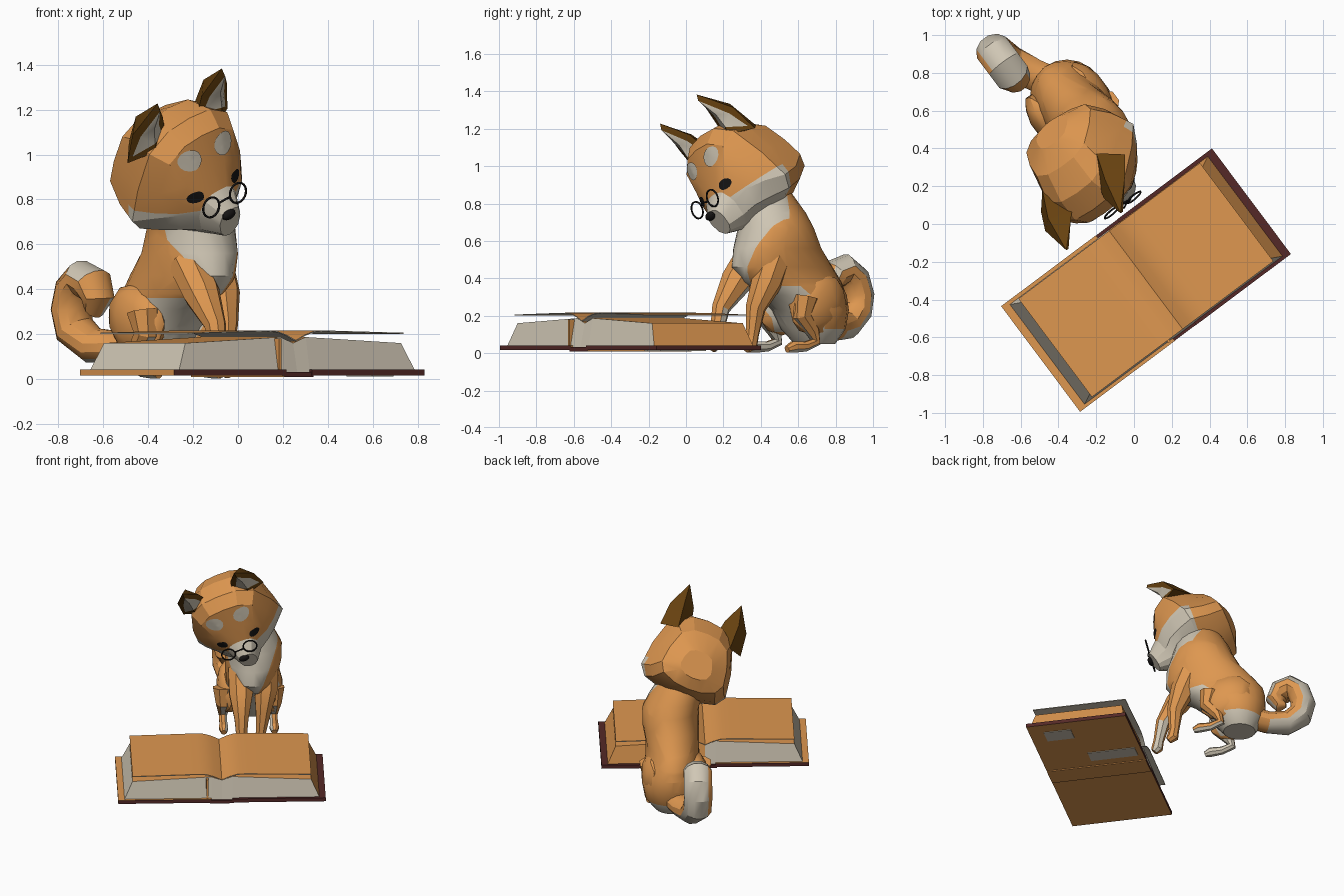
import bpy, bmesh, math
from mathutils import Vector, Matrix
from mathutils.bvhtree import BVHTree

cube = bpy.data.objects.get("Cube")
if cube:
    bpy.data.objects.remove(cube)


def material(name, r, g, b):
    m = bpy.data.materials.new(name)
    m.use_nodes = True
    m.diffuse_color = (r, g, b, 1)
    m.node_tree.nodes["Principled BSDF"].inputs["Base Color"].default_value = (r, g, b, 1)
    return m


ORANGE = material("orange", 0.73, 0.31, 0.08)
CREAM = material("cream", 0.63, 0.57, 0.46)
BROWN = material("dark brown", 0.14, 0.055, 0.005)
BLACK = material("black", 0.008, 0.007, 0.007)
RED = material("dark red", 0.09, 0.022, 0.02)

# Body and book share one turned frame; the head has its own tilted frame
BODY = Matrix.Rotation(math.radians(36.8), 4, 'Z')
left = Vector((0.755, 0.515, 0.41)).normalized()
up = Vector((0.045, -0.663, 0.749))
up = (up - left * up.dot(left)).normalized()
back = up.cross(left)
HEAD = Matrix((left, back, up)).transposed().to_4x4()
HEAD.translation = (-0.265, 0.325, 0.937)


def finish(name, bm, frame, mats, rule=None, angle=30):
    """Turn a bmesh into an object, colouring faces by a rule."""
    bmesh.ops.recalc_face_normals(bm, faces=bm.faces)
    bm.normal_update()
    if rule:
        for f in bm.faces:
            f.material_index = int(rule(f.calc_center_median(), f.normal))
    me = bpy.data.meshes.new(name)
    bm.to_mesh(me)
    bm.free()
    for m in mats:
        me.materials.append(m)
    ob = bpy.data.objects.new(name, me)
    bpy.context.collection.objects.link(ob)
    ob.matrix_world = frame
    if angle:
        bpy.ops.object.select_all(action='DESELECT')
        ob.select_set(True)
        bpy.context.view_layer.objects.active = ob
        bpy.ops.object.shade_smooth_by_angle(angle=math.radians(angle))


def loft(rings):
    bm = bmesh.new()
    rows = [[bm.verts.new(p) for p in ring] for ring in rings]
    n = len(rows[0])
    for a, b in zip(rows, rows[1:]):
        for i in range(n):
            bm.faces.new((a[i], a[(i + 1) % n], b[(i + 1) % n], b[i]))
    bm.faces.new(rows[0])
    bm.faces.new(rows[-1])
    return bm


def slice_at(bm, co, no):
    geom = bm.verts[:] + bm.edges[:] + bm.faces[:]
    bmesh.ops.bisect_plane(bm, geom=geom, plane_co=co, plane_no=no)


def tube(path, sides=8, flat=1.0):
    """Loft circles along (x, y, z, radius) points that bend mainly in the yz plane."""
    pts = [Vector(p[:3]) for p in path]
    rings = []
    for i, p in enumerate(pts):
        t = (pts[min(i + 1, len(pts) - 1)] - pts[max(i - 1, 0)]).normalized()
        side = Vector((1, 0, 0))
        side = (side - t * side.dot(t)).normalized()
        out = t.cross(side)
        r = path[i][3]
        ring = []
        for k in range(sides):
            a = math.tau * (k + 0.5) / sides
            ring.append(p + side * math.cos(a) * r * flat + out * math.sin(a) * r)
        rings.append(ring)
    return loft(rings)


# Torso: stacked ellipses (x, y, z, half width, half depth)
torso = [(0.04, 0.48, 0.86, 0.16, 0.15), (0.09, 0.50, 0.75, 0.18, 0.19),
         (0.12, 0.51, 0.67, 0.19, 0.21), (0.12, 0.52, 0.56, 0.19, 0.26),
         (0.11, 0.56, 0.46, 0.18, 0.31), (0.11, 0.62, 0.38, 0.18, 0.31),
         (0.12, 0.69, 0.31, 0.19, 0.26), (0.12, 0.74, 0.23, 0.20, 0.21),
         (0.12, 0.76, 0.13, 0.18, 0.17), (0.12, 0.77, 0.05, 0.11, 0.11)]
rings = [[(x + w * math.cos(math.tau * k / 20), y + d * math.sin(math.tau * k / 20), z)
          for k in range(20)] for x, y, z, w, d in torso]
bm = loft(rings)
for s in (-1, 1):
    slice_at(bm, (0.09 + s * 0.04, 0, 0.34), (1, 0, -s * 0.4))
slice_at(bm, (0, 0.42, 0.55), (0, 1, -0.35))
slice_at(bm, (0, 0, 0.36), (0, 0, 1))


def chest_rule(c, n):
    bib = (c.y - 0.42 < 0.35 * (c.z - 0.55) and c.z > 0.36
           and abs(c.x - 0.09) < 0.04 + 0.4 * (c.z - 0.34))
    belly = c.z < 0.36 and c.y < 0.72 and n.z < -0.1
    return bib or belly or (c.z < 0.14 and n.z < -0.45)


finish("torso", bm, BODY, (ORANGE, CREAM), chest_rule)

# Front legs, the right one reaching further forward
finish("front_leg_right", tube([(0.03, 0.42, 0.52, 0.09), (0.03, 0.31, 0.38, 0.085),
       (0.03, 0.21, 0.24, 0.05), (0.03, 0.18, 0.10, 0.036), (0.03, 0.17, 0.045, 0.04),
       (0.03, 0.15, 0.022, 0.025)]), BODY, (ORANGE, CREAM),
       lambda c, n: n.x > 0.3 and n.y > -0.3 and c.z < 0.3)
finish("front_leg_left", tube([(0.20, 0.45, 0.52, 0.09), (0.20, 0.39, 0.38, 0.085),
       (0.18, 0.33, 0.24, 0.055), (0.165, 0.32, 0.10, 0.036), (0.16, 0.31, 0.045, 0.04),
       (0.16, 0.28, 0.022, 0.025)]), BODY, (ORANGE, CREAM),
       lambda c, n: n.x < -0.3 and n.y > -0.3 and c.z < 0.3)

# Hind legs: thigh, shank and long foot
for side, s in (("left", 1), ("right", -1)):
    x = 0.09 + s * 0.14
    bm = bmesh.new()
    bmesh.ops.create_icosphere(bm, subdivisions=2, radius=1)
    bmesh.ops.transform(bm, verts=bm.verts, matrix=Matrix.Translation((x + 0.01, 0.70, 0.26))
                        @ Matrix.Rotation(0.5, 4, 'X') @ Matrix.Diagonal((0.085, 0.19, 0.16, 1)))
    finish("thigh_" + side, bm, BODY, (ORANGE, CREAM), lambda c, n: n.x * s < -0.6 and c.z < 0.3)
    x += s * 0.03
    leg = tube([(x, 0.60, 0.30, 0.075), (x, 0.58, 0.20, 0.055), (x, 0.65, 0.12, 0.04),
                (x, 0.67, 0.06, 0.03), (x, 0.60, 0.035, 0.028), (x, 0.52, 0.033, 0.033),
                (x, 0.48, 0.02, 0.02)])
    finish("hind_leg_" + side, leg, BODY, (ORANGE, CREAM),
           lambda c, n: n.x * s < -0.1 or n.z < -0.6)

# Curled tail with a pale strip along its outside
tail = [(0.11, 0.84, 0.16, 0.075), (0.05, 0.95, 0.14, 0.075), (-0.01, 1.07, 0.15, 0.08),
        (-0.04, 1.16, 0.22, 0.085), (-0.045, 1.18, 0.31, 0.085), (-0.045, 1.15, 0.40, 0.085),
        (-0.045, 1.09, 0.445, 0.085), (-0.045, 1.02, 0.42, 0.085), (-0.04, 0.99, 0.36, 0.07),
        (-0.04, 1.02, 0.31, 0.045), (-0.04, 1.06, 0.31, 0.015)]


def tail_rule(c, n):
    away = Vector((0, c.y - 1.07, c.z - 0.30)).normalized()
    away.x = 0.3
    return n.dot(away) > (0.3 if c.z > 0.33 and c.y < 1.1 else 0.5) and c.y > 0.96


finish("tail", tube(tail, 12, 1.15), BODY, (ORANGE, CREAM), tail_rule)


# Head: slices from back to muzzle (y, half width, widest height, top, bottom)
def head_ring(y, w, mid, top, bottom):
    h, g = top - mid, mid - bottom
    half = [(0.4, mid + 0.97 * h), (0.74, mid + 0.8 * h), (0.93, mid + 0.38 * h), (1.0, mid),
            (0.84, mid - 0.6 * g), (0.42, mid - 0.92 * g)]
    right = [(w * a, y, z) for a, z in half]
    return [(0, y, top)] + right + [(0, y, bottom)] + [(-a, b, z) for a, b, z in reversed(right)]


slices = [(0.255, 0.11, -0.06, 0.06, -0.13), (0.20, 0.225, -0.09, 0.20, -0.20),
          (0.08, 0.27, -0.12, 0.31, -0.23), (-0.05, 0.31, -0.11, 0.335, -0.225),
          (-0.14, 0.255, -0.06, 0.295, -0.21), (-0.215, 0.19, -0.03, 0.16, -0.19),
          (-0.27, 0.11, -0.04, 0.06, -0.18), (-0.355, 0.06, -0.06, 0.005, -0.145)]
bm = loft([head_ring(*s) for s in slices])
slice_at(bm, (0, 0, -0.06), (0, 0.2, 1))
slice_at(bm, (0, 0.02, 0), (0, 1, -0.25))
surface = BVHTree.FromBMesh(bm)
finish("head", bm, HEAD, (ORANGE, CREAM),
       lambda c, n: (c.z + 0.06 + 0.2 * c.y < 0 and c.y - 0.02 - 0.25 * c.z < 0) or c.y < -0.27,
       20)


# Thin patches draped over the face
def patch(name, x, z, rx, rz, tilt, mat):
    bm = bmesh.new()

    def drape(a, r):
        dx, dz = rx * r * math.cos(a), rz * r * math.sin(a)
        px = x + dx * math.cos(tilt) - dz * math.sin(tilt)
        pz = z + dx * math.sin(tilt) + dz * math.cos(tilt)
        p = surface.ray_cast(Vector((px, -1, pz)), Vector((0, 1, 0)))[0]
        if p is None:
            p = surface.find_nearest(Vector((px, -0.15, pz)))[0]
        return bm.verts.new(p + Vector((0, -0.005, 0.003)))

    n = 14
    middle = drape(0, 0)
    loops = [[drape(math.tau * k / n, r) for k in range(n)] for r in (0.35, 0.7, 1)]
    for k in range(n):
        j = (k + 1) % n
        bm.faces.new((middle, loops[0][k], loops[0][j]))
        for a, b in zip(loops, loops[1:]):
            bm.faces.new((a[k], b[k], b[j], a[j]))
    finish(name, bm, HEAD, (mat,))


for side, s in (("left", 1), ("right", -1)):
    patch("brow_spot_" + side, s * 0.098, 0.22, 0.058, 0.044, 0, CREAM)
    patch("eye_" + side, s * 0.118, 0.062, 0.038, 0.026, -s * 0.3, BLACK)

    # Ear: four-sided spike with an inset pale front
    bm = bmesh.new()
    tip = bm.verts.new((s * 0.19, -0.04, 0.52))
    low = [bm.verts.new(p) for p in ((s * 0.09, 0.0, 0.25), (s * 0.19, -0.06, 0.25),
                                     (s * 0.295, 0.02, 0.18), (s * 0.19, 0.13, 0.18))]
    mid = [bm.verts.new(p) for p in ((s * 0.115, 0.0, 0.37), (s * 0.195, -0.04, 0.37),
                                     (s * 0.28, 0.015, 0.34), (s * 0.20, 0.085, 0.36))]
    front = []
    for i in range(4):
        j = (i + 1) % 4
        faces = [bm.faces.new((low[i], low[j], mid[j], mid[i])),
                 bm.faces.new((mid[i], mid[j], tip))]
        front += faces if i < 2 else []
    bm.faces.new(low)
    bmesh.ops.recalc_face_normals(bm, faces=bm.faces)
    bmesh.ops.inset_region(bm, faces=front, thickness=0.04, depth=-0.004)
    inner = {tuple(round(v, 4) for v in f.calc_center_median()) for f in front}
    finish("ear_" + side, bm, HEAD, (BROWN, CREAM),
           lambda c, n: tuple(round(v, 4) for v in c) in inner)

# Nose
bm = bmesh.new()
bmesh.ops.create_uvsphere(bm, u_segments=12, v_segments=8, radius=1)
bmesh.ops.transform(bm, verts=bm.verts, matrix=Matrix.Translation((-0.015, -0.36, -0.014))
                    @ Matrix.Diagonal((0.036, 0.02, 0.024, 1)))
finish("nose", bm, HEAD, (BLACK,))


# Round glasses with a bridge, as bevelled curves
def wire(name, points, closed):
    cu = bpy.data.curves.new(name, 'CURVE')
    cu.dimensions = '3D'
    cu.bevel_depth = 0.005
    cu.bevel_resolution = 1
    sp = cu.splines.new('POLY')
    sp.points.add(len(points) - 1)
    for p, q in zip(sp.points, points):
        p.co = (*q, 1)
    sp.use_cyclic_u = closed
    cu.materials.append(BLACK)
    ob = bpy.data.objects.new(name, cu)
    bpy.context.collection.objects.link(ob)
    ob.matrix_world = HEAD


for side, s in (("left", 1), ("right", -1)):
    wire("lens_rim_" + side,
         [(s * 0.079 - 0.018 + 0.046 * math.cos(a), -0.33 + 0.016 * math.sin(a),
           0.053 + 0.043 * math.sin(a)) for a in (math.tau * k / 24 for k in range(24))], True)
wire("glasses_bridge", [(-0.051, -0.33, 0.053), (-0.018, -0.34, 0.068), (0.015, -0.33, 0.053)], False)

# Open book: covers, spine, sloped page blocks and curved top sheets
BOOK = BODY @ Matrix.Translation((-0.127, -0.275, 0))


def slab(name, x0, x1, y0, y1, z0, z1, mats, rule=None):
    bm = loft([[(x0, y0, z), (x1, y0, z), (x1, y1, z), (x0, y1, z)] for z in (z0, z1)])
    finish(name, bm, BOOK, mats, rule, 0)


for side, s in (("left", 1), ("right", -1)):
    face = RED if s > 0 else ORANGE
    slab("cover_" + side, s * 0.697, s * 0.07, -0.35, 0.348, 0.016, 0.042, (RED, face, ORANGE),
         lambda c, n: 2 if n.z < -0.5 else int(n.z > 0.5 or abs(n.x) > 0.5))
    # Page block rises towards the middle, then dips into the gutter
    block = loft([[(s * low, -0.335, 0.03), (s * low, 0.33, 0.03), (s * high, 0.30, z), (s * high, -0.305, z)]
                  for low, high, z in ((0.66, 0.60, 0.16), (0.07, 0.07, 0.187), (0, 0, 0.16))])
    finish("page_block_" + side, block, BOOK, (CREAM, ORANGE),
           lambda c, n: n.z > 0.5 or (s > 0 and n.y > -0.5), 0)
    # Sheet profile rises from the gutter and eases off towards the edge
    rows = []
    for k in range(13):
        t = k / 12
        z = 0.168 + 0.043 * math.sin(min(t * 4.5, 1) * math.pi / 2) - 0.014 * max(t - 0.3, 0)
        rows.append([(s * 0.60 * t, y, z + dz) for y, dz in
                     ((-0.325, 0), (0.325, 0), (0.325, 0.005), (-0.325, 0.005))])
    finish("top_sheet_" + side, loft(rows), BOOK, (CREAM, ORANGE), lambda c, n: n.z > 0.4)

slab("spine", -0.08, 0.08, -0.349, 0.347, 0.01, 0.032, (RED, ORANGE),
     lambda c, n: n.z < -0.5 or abs(n.x) > 0.5)
slab("ribbon", -0.105, -0.09, -0.339, -0.29, 0.04, 0.18, (ORANGE,))
# Pale worn marks under the cover
slab("worn_mark_inner", 0.15, 0.26, -0.02, 0.31, 0.012, 0.017, (CREAM,))
slab("worn_mark_outer", 0.48, 0.60, -0.25, -0.06, 0.012, 0.017, (CREAM,))
